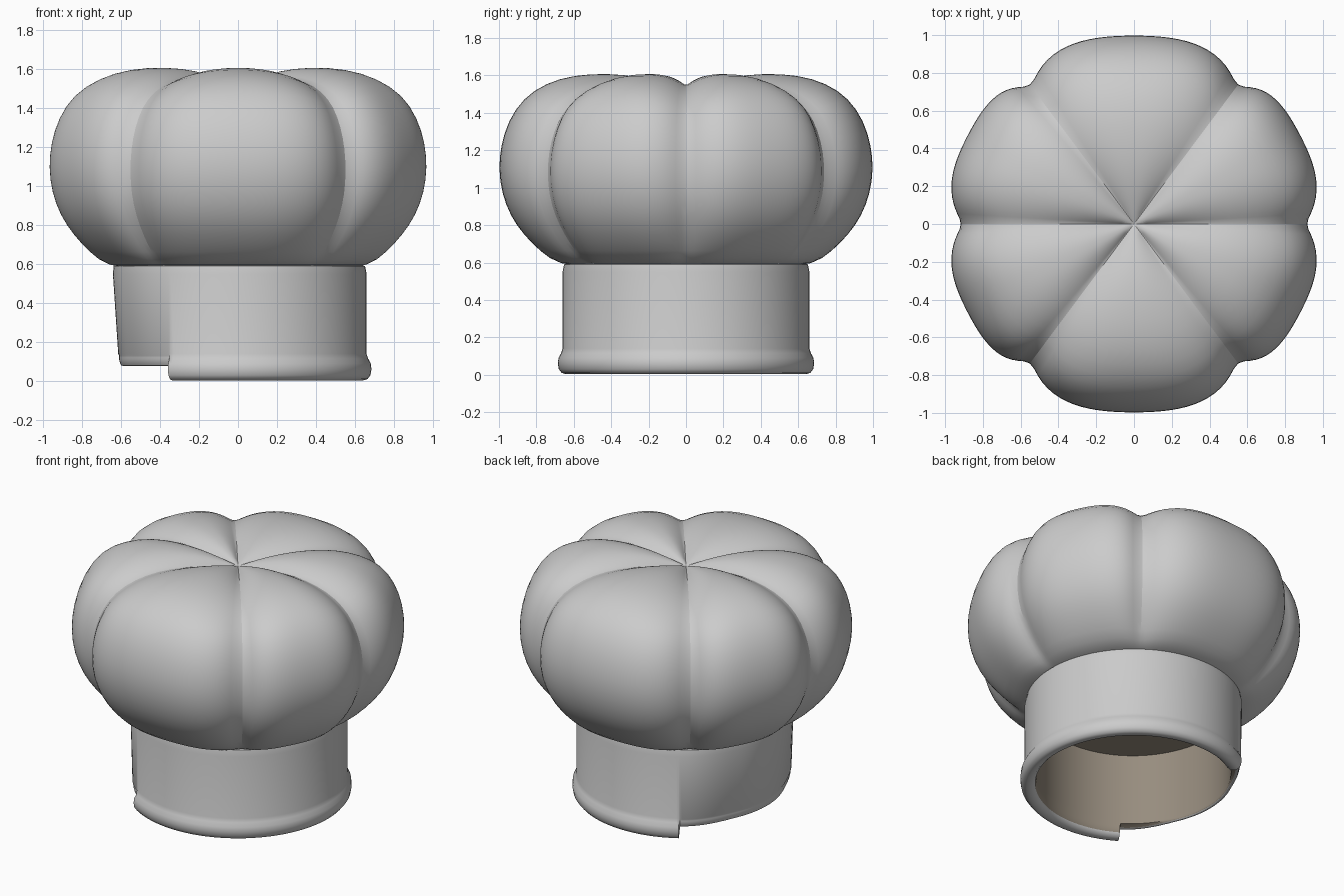
import bpy, math

if "Cube" in bpy.data.objects:
    bpy.data.objects.remove(bpy.data.objects["Cube"])


def material(name, rgb):
    m = bpy.data.materials.new(name)
    m.diffuse_color = (*rgb, 1)
    m.use_nodes = True
    m.node_tree.nodes["Principled BSDF"].inputs["Base Color"].default_value = m.diffuse_color
    return m


CLOTH = material("light_grey_cloth", (0.6, 0.6, 0.6))
LINING = material("tan_lining", (0.31, 0.265, 0.21))


def sweep(name, angles, profile, start_pole, inner_row=None):
    """Sweep profile(angle) -> [(r, z), ...] around z; end points on the axis become poles."""
    cols = [profile(a) for a in angles]
    first, last, n = (1 if start_pole else 0), len(cols[0]) - 1, len(angles)
    verts, faces, mats = [], [], []
    for k in range(first, last):
        verts += [(c[k][0] * math.cos(a), c[k][0] * math.sin(a), c[k][1])
                  for a, c in zip(angles, cols)]
    rows = last - first
    for k in range(rows - 1):
        for i in range(n):
            j = (i + 1) % n
            faces.append((k * n + i, (k + 1) * n + i, (k + 1) * n + j, k * n + j))
            mats.append(1 if inner_row is not None and k >= inner_row else 0)
    if start_pole:
        verts.append((0, 0, cols[0][0][1]))
        p = len(verts) - 1
        for i in range(n):
            faces.append((p, i, (i + 1) % n))
            mats.append(0)
    verts.append((0, 0, cols[0][last][1]))
    p, base = len(verts) - 1, (rows - 1) * n
    for i in range(n):
        faces.append((p, base + (i + 1) % n, base + i))
        mats.append(0 if inner_row is None else 1)
    me = bpy.data.meshes.new(name)
    me.from_pydata(verts, [], faces)
    me.materials.append(CLOTH)
    me.materials.append(LINING)
    for f, m in zip(me.polygons, mats):
        f.material_index = m
        f.use_smooth = True
    ob = bpy.data.objects.new(name, me)
    bpy.context.collection.objects.link(ob)
    return ob


# Puffed crown: six lobes blended between a ridge profile and a seam profile
RIDGE = [(0, 1.51), (.1, 1.55), (.25, 1.595), (.42, 1.612), (.6, 1.603), (.75, 1.56), (.87, 1.48),
         (.95, 1.36), (.99, 1.23), (1.003, 1.1), (.985, .97), (.94, .85), (.87, .75), (.78, .66),
         (.68, .585), (.5, .58), (0, .58)]
SEAM = [(0, 1.51), (.1, 1.52), (.25, 1.54), (.42, 1.55), (.58, 1.53), (.71, 1.48), (.81, 1.40),
        (.87, 1.29), (.9, 1.19), (.91, 1.08), (.9, .96), (.86, .85), (.8, .75), (.73, .66),
        (.66, .585), (.5, .58), (0, .58)]
SEAMS = [0, 53, 127, 180, 233, 307, 360]
STEPS = 16


def crown_profile(a):
    deg = math.degrees(a) % 360
    lo, hi = next((l, h) for l, h in zip(SEAMS, SEAMS[1:]) if l - 1e-6 <= deg < h - 1e-6)
    u = abs(2 * (deg - lo) / (hi - lo) - 1)
    bulge = 1 + 0.12 * u * u * (1 - u * u) * abs(math.sin(a))
    pts = []
    for k, ((r1, z1), (r2, z2)) in enumerate(zip(RIDGE, SEAM)):
        w = u ** (2.3 if k < 6 else 3.2)
        pts.append(((r1 + (r2 - r1) * w) * bulge, z1 + (z2 - z1) * w))
    return pts


crown_angles = [math.radians(l + (h - l) * i / STEPS)
                for l, h in zip(SEAMS, SEAMS[1:]) for i in range(STEPS)]
crown = sweep("puffed_crown", crown_angles, crown_profile, True)
sub = crown.modifiers.new("soften", 'SUBSURF')
sub.levels = sub.render_levels = 1

# Head band: rolled hem runs around, except for a stretch on the left
HEMMED = [(.62, .60), (.652, .59), (.66, .55), (.66, .14), (.668, .115), (.682, .09), (.685, .06),
          (.68, .03), (.665, .01), (.645, .004), (.615, .01), (.595, .03), (.588, .07),
          (.588, .10), (.585, .13), (.585, .56), (0, .56)]
PLAIN = [(.61, .60), (.638, .59), (.642, .55), (.615, .14), (.613, .13), (.611, .12), (.61, .11),
         (.608, .10), (.605, .09), (.60, .08), (.59, .078), (.582, .082), (.58, .09),
         (.58, .10), (.58, .13), (.58, .56), (0, .56)]
GAP = (121.5, 238.0)


def band_profile(a):
    d = math.degrees(a)
    if not GAP[0] < d < GAP[1]:
        return HEMMED
    # Upper wall eases in from the hemmed part; the hem itself stops abruptly
    t = min(1, (d - GAP[0]) / 35, (GAP[1] - d) / 35)
    t = t * t * (3 - 2 * t)
    wall = 0.655 - 0.045 * t
    return [(h[0] + (p[0] - h[0]) * t, p[1]) if k < 4 or k > 11
            else (min(p[0] + wall - .61, wall), p[1])
            for k, (h, p) in enumerate(zip(HEMMED, PLAIN))]


band_degs = sorted([i * 3.0 for i in range(120)] +
                   [g + e for g in GAP for e in (-0.3, 0.3)])
band = sweep("head_band", [math.radians(d) for d in band_degs], band_profile, False, inner_row=11)

# Keep the hem ends crisp while the cloth stays smooth
for ob in (crown, band):
    bpy.ops.object.select_all(action='DESELECT')
    ob.select_set(True)
    bpy.context.view_layer.objects.active = ob
    bpy.ops.object.shade_smooth_by_angle(angle=math.radians(50))
